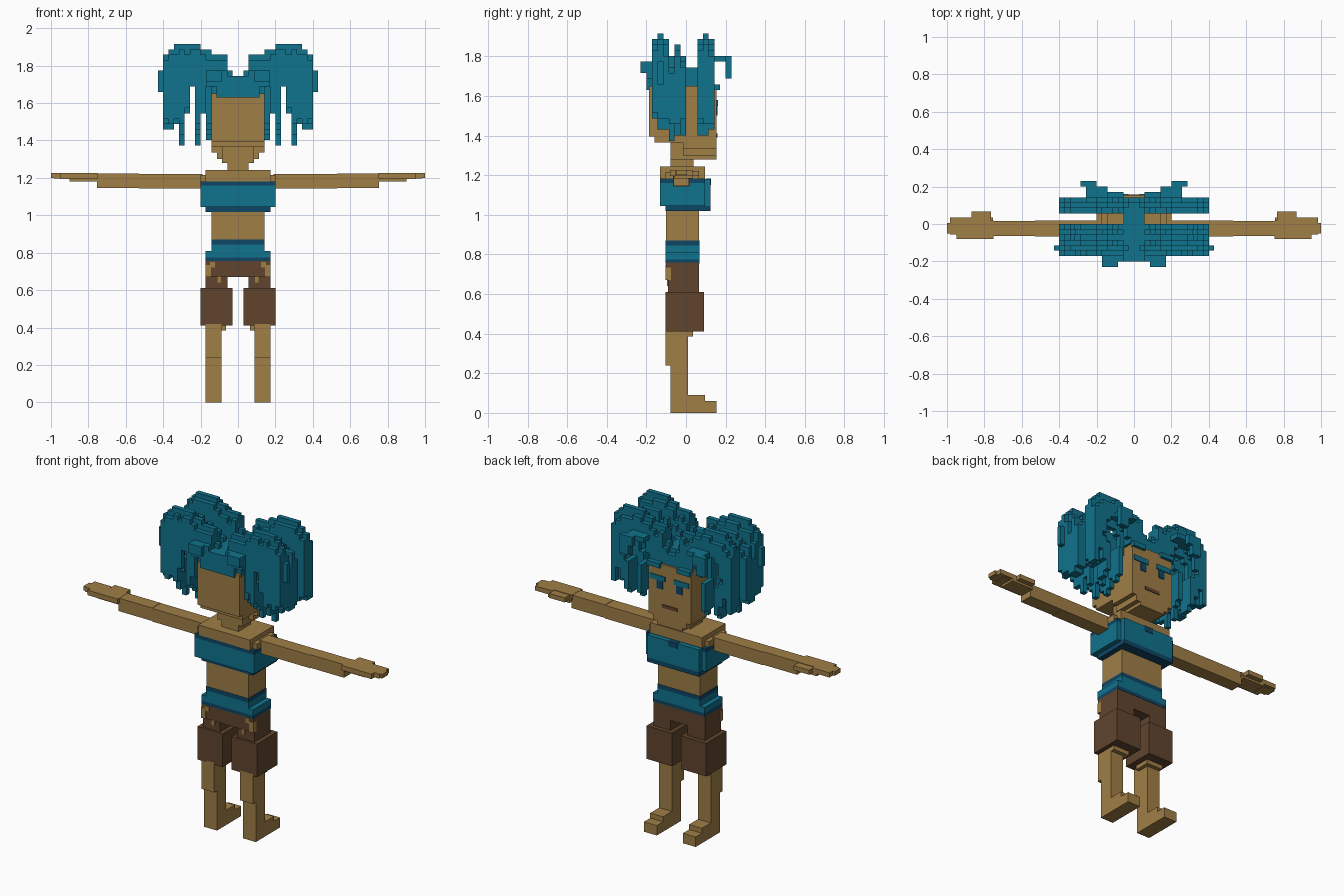
import bpy, bmesh, math, random
from mathutils import Vector

random.seed(4)
V = 0.0286  # voxel edge


def material(name, rgb):
    m = bpy.data.materials.new(name)
    m.diffuse_color = (*rgb, 1)
    return m


SKIN = material("tan skin", (0.35, 0.21, 0.062))
TEAL = material("teal", (0.005, 0.17, 0.27))
NAVY = material("deep blue", (0.004, 0.062, 0.13))
BROWN = material("brown", (0.118, 0.06, 0.027))


def finish(name, bm, mat):
    me = bpy.data.meshes.new(name)
    bm.to_mesh(me)
    bm.free()
    me.materials.append(mat)
    ob = bpy.data.objects.new(name, me)
    bpy.context.collection.objects.link(ob)
    return ob


def boxes(name, mat, spans, mirror=False):
    """One object from boxes given as x0, x1, y0, y1, z0, z1."""
    bm = bmesh.new()
    for x0, x1, y0, y1, z0, z1 in spans:
        for a, b in ([(x0, x1), (-x1, -x0)] if mirror else [(x0, x1)]):
            vs = bmesh.ops.create_cube(bm, size=1)["verts"]
            for v in vs:
                v.co = Vector(((a + b) / 2 + v.co.x * (b - a),
                               (y0 + y1) / 2 + v.co.y * (y1 - y0),
                               (z0 + z1) / 2 + v.co.z * (z1 - z0)))
    return finish(name, bm, mat)


def voxels(name, mat, cells):
    """Skin a set of grid cells with only the exposed faces."""
    bm = bmesh.new()
    for c in cells:
        for axis in range(3):
            for s in (0, 1):
                n = list(c)
                n[axis] += 2 * s - 1
                if tuple(n) in cells:
                    continue
                u, w = (axis + 1) % 3, (axis + 2) % 3
                ring = []
                for du, dw in ((0, 0), (1, 0), (1, 1), (0, 1)):
                    p = list(c)
                    p[axis] += s
                    p[u] += du
                    p[w] += dw
                    ring.append(bm.verts.new([q * V for q in p]))
                bm.faces.new(ring if s else ring[::-1])
    bmesh.ops.remove_doubles(bm, verts=bm.verts, dist=1e-4)
    return finish(name, bm, mat)


# Legs and feet
boxes("legs", SKIN, [(0.087, 0.173, -0.077, 0.01, 0, 0.24),
                     (0.087, 0.173, -0.103, 0.01, 0.24, 0.42),
                     (0.065, 0.173, -0.06, 0.035, 0.385, 0.42)], True)
boxes("feet", SKIN, [(0.087, 0.173, 0.01, 0.155, 0, 0.06),
                     (0.087, 0.173, 0.01, 0.095, 0.06, 0.09)], True)

# Shorts
boxes("shorts_legs", BROWN, [(0.03, 0.2, -0.103, 0.092, 0.41, 0.61),
                             (0.057, 0.173, -0.09, 0.066, 0.61, 0.68)], True)
boxes("shorts_hips", BROWN, [(-0.173, 0.173, -0.1, 0.066, 0.67, 0.76)])
boxes("hip_skin", SKIN, [(0.145, 0.175, -0.104, -0.075, 0.67, 0.735),
                         (0.122, 0.15, -0.104, -0.09, 0.72, 0.75),
                         (0.09, 0.11, -0.095, -0.08, 0.64, 0.68)], True)

# Belt and midriff
boxes("belt", TEAL, [(-0.173, 0.173, -0.104, 0.068, 0.775, 0.81),
                     (-0.143, 0.143, -0.104, 0.068, 0.81, 0.845)])
boxes("belt_trim", NAVY, [(-0.173, 0.173, -0.104, 0.068, 0.755, 0.775),
                          (-0.143, 0.143, -0.104, 0.068, 0.845, 0.87)])
boxes("midriff", SKIN, [(-0.141, 0.141, -0.102, 0.066, 0.86, 1.03)])

# Top and shoulders
boxes("top", TEAL, [(-0.2, 0.2, -0.132, 0.095, 1.045, 1.16),
                    (-0.173, 0.173, 0.09, 0.124, 1.045, 1.18)])
boxes("top_trim", NAVY, [(-0.2, 0.2, -0.132, 0.095, 1.16, 1.182),
                         (-0.173, 0.173, -0.104, 0.124, 1.018, 1.045),
                         (-0.03, 0.03, 0.1, 0.127, 1.15, 1.182)])
boxes("shoulders", SKIN, [(-0.2, 0.2, -0.104, 0.066, 1.18, 1.215),
                          (-0.173, 0.173, -0.132, 0.095, 1.18, 1.243)])
boxes("neck", SKIN, [(-0.057, 0.057, -0.077, 0.038, 1.23, 1.38),
                     (-0.085, 0.085, -0.077, 0.038, 1.28, 1.38)])

# Arms and hands
boxes("arms", SKIN, [(0.19, 0.53, -0.066, 0.018, 1.143, 1.222),
                     (0.53, 0.755, -0.064, 0.016, 1.145, 1.224)], True)
boxes("hands", SKIN, [(0.75, 0.95, -0.08, 0.018, 1.195, 1.225),
                      (0.755, 0.9, -0.06, 0.035, 1.182, 1.2),
                      (0.765, 0.87, 0.01, 0.066, 1.195, 1.222),
                      (0.87, 0.985, -0.055, 0.035, 1.197, 1.225),
                      (0.95, 1.0, -0.05, 0.005, 1.2, 1.225)], True)

# Head, stepped toward chin and nape
boxes("head", SKIN, [(-0.141, 0.141, -0.187, 0.155, 1.395, 1.65),
                     (-0.141, 0.141, -0.158, 0.155, 1.365, 1.40),
                     (-0.141, 0.141, -0.015, 0.155, 1.335, 1.37),
                     (-0.113, 0.113, -0.015, 0.155, 1.30, 1.34),
                     (-0.085, 0.085, -0.015, 0.155, 1.28, 1.31)])
boxes("eyebrows", TEAL, [(0.03, 0.13, 0.153, 0.161, 1.55, 1.58)], True)
boxes("eyes", NAVY, [(0.045, 0.085, 0.153, 0.159, 1.50, 1.55)], True)
boxes("mouth", BROWN, [(-0.05, 0.05, 0.153, 0.159, 1.39, 1.41)])

# Hair: arched pigtail layers, column tops and bottoms in z
tops = [1.74, 1.77, 1.855, 1.855, 1.855, 1.885, 1.885,
        1.914, 1.914, 1.914, 1.914, 1.914, 1.885, 1.855, 1.77]
bottoms = [1.65, 1.65, 1.65, 1.65, 1.65, 1.60, 1.55,
           1.364, 1.59, 1.55, 1.364, 1.48, 1.45, 1.45, 1.66]
# y cell: (height drop, lowest z, hole half width, hole half height)
layers = {-6: (0.03, 1.48, 0.0, 0.0), -5: (0.0, 1.42, 0.07, 0.08),
          -4: (0.03, 1.39, 0.10, 0.13), -3: (0.11, 1.364, 0.09, 0.10),
          -2: (0.06, 1.364, 0.11, 0.14), -1: (0.12, 1.39, 0.08, 0.10),
          2: (0.03, 1.39, 0.08, 0.10), 3: (0.0, 1.39, 0.11, 0.15),
          4: (0.03, 1.42, 0.09, 0.13)}
hair = set()


def add(i, j, k):
    hair.add((i, j, k))
    hair.add((-1 - i, j, k))


for j, (drop, low, rx, rz) in layers.items():
    for i in range(15):
        if i == 14 and j not in (-5, -4):
            continue
        top = tops[i] - drop * (0.4 if i < 2 else 1)
        top -= random.choice((0, 0, V)) if i > 1 and drop else 0
        bottom = max(bottoms[i], low)
        if i > 4 and j not in (-3, 3):
            bottom += V * random.choice((0, 0, 1, 3))
        for k in range(round(bottom / V), round(top / V)):
            x, z = (i + 0.5) * V, (k + 0.5) * V
            if rx and ((x - 0.24) / rx) ** 2 + ((z - 1.65) / rz) ** 2 < 1:
                # strands keep hanging below the arch opening
                if z > 1.60 or i not in (7, 10):
                    continue
            add(i, j, k)

# Crown bridge, stepped hairlines at the nape and forehead
for j in range(-6, 5):
    for i in range(2):
        for k in range(57, 61 if j < 3 else 60):
            add(i, j, k)
for i in range(5):
    for k in range(57, 62 - (i < 2)):
        add(i, -7 if i < 4 else -6, k)
for i in range(2, 5):
    add(i, 5, 57)
    add(i, 4, 58)

# Side locks against the head
for j in range(-5, 0):
    for k in range(49 + abs(j + 2), 59):
        add(5, j, k)

# Loose curls behind and ahead
for i in range(3, 6):
    for k in range(59, 62):
        add(i, -7, k)
    add(i, -8, 60)
    add(i, -8, 61)
for i in range(5, 9):
    add(i, 5, 62)
    add(i, 6, 62)
for i in range(7, 10):
    for k in range(59, 63):
        add(i, 7, k) if i > 7 or k > 60 else None
voxels("hair", TEAL, hair)
